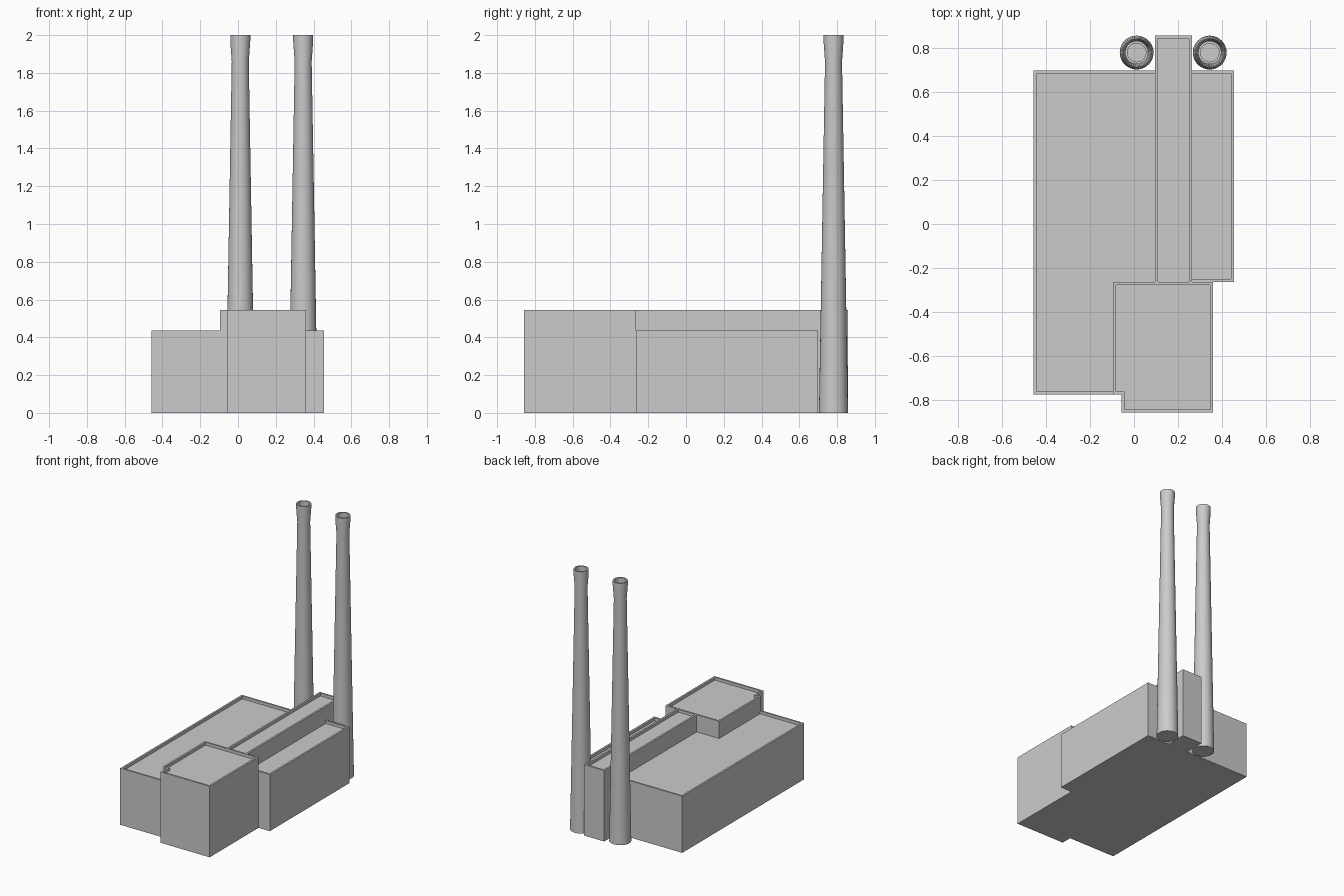
import bpy, bmesh
from math import cos, sin, tau, radians

if "Cube" in bpy.data.objects:
    bpy.data.objects.remove(bpy.data.objects["Cube"], do_unlink=True)

grey = bpy.data.materials.new("plain grey")
grey.use_nodes = True
grey.diffuse_color = (0.6, 0.6, 0.6, 1)
grey.node_tree.nodes["Principled BSDF"].inputs["Base Color"].default_value = grey.diffuse_color

RIM = 0.014    # parapet thickness
SINK = 0.022   # roof depth below the parapet


def finish(name, bm):
    bmesh.ops.recalc_face_normals(bm, faces=bm.faces)
    mesh = bpy.data.meshes.new(name)
    bm.to_mesh(mesh)
    bm.free()
    mesh.materials.append(grey)
    obj = bpy.data.objects.new(name, mesh)
    bpy.context.collection.objects.link(obj)
    return obj


def flat_roofed_block(name, outline, height):
    """Extruded counter-clockwise footprint with a sunken roof inside a parapet."""
    bm = bmesh.new()
    base = bm.faces.new([bm.verts.new((x, y, 0)) for x, y in outline])
    bm.normal_update()
    geom = bmesh.ops.extrude_face_region(bm, geom=[base], use_keep_orig=True)["geom"]
    verts = [g for g in geom if isinstance(g, bmesh.types.BMVert)]
    roof = next(g for g in geom if isinstance(g, bmesh.types.BMFace))
    bmesh.ops.translate(bm, verts=verts, vec=(0, 0, height))
    bmesh.ops.recalc_face_normals(bm, faces=bm.faces)
    bmesh.ops.inset_region(bm, faces=[roof], thickness=RIM, use_even_offset=True)
    roof = bmesh.ops.extrude_discrete_faces(bm, faces=[roof])["faces"][0]
    bmesh.ops.translate(bm, verts=roof.verts, vec=(0, 0, -SINK))
    return finish(name, bm)


def chimney(name, x, y, sides=48):
    """Tapered stack with a flared lip and a hollow mouth."""
    profile = [(0.077, 0), (0.045, 1.86), (0.053, 1.97), (0.053, 2), (0.042, 2), (0.042, 1.96)]
    bm = bmesh.new()
    rings = [[bm.verts.new((x + r * cos(tau * i / sides), y + r * sin(tau * i / sides), z))
              for i in range(sides)] for r, z in profile]
    for low, high in zip(rings, rings[1:]):
        for i in range(sides):
            j = (i + 1) % sides
            bm.faces.new((low[i], low[j], high[j], high[i]))
    bm.faces.new(rings[0][::-1])
    bm.faces.new(rings[-1])
    obj = finish(name, bm)
    bpy.ops.object.select_all(action="DESELECT")
    obj.select_set(True)
    bpy.context.view_layer.objects.active = obj
    bpy.ops.object.shade_smooth_by_angle(angle=radians(30))


LOW, HIGH = 0.435, 0.545
left, right = -0.458, 0.456
front, back = -0.858, 0.858
hall_front, hall_back, step = -0.776, 0.70, -0.265
spine_l, spine_r = 0.095, 0.265
block_l, block_r, notch = -0.095, 0.36, -0.058

# Low halls; edges against taller parts run one parapet width into them
flat_roofed_block("main_hall", [
    (left, hall_front), (block_l + RIM, hall_front), (block_l + RIM, step - RIM),
    (spine_l + RIM, step - RIM), (spine_l + RIM, hall_back), (left, hall_back)], LOW)
flat_roofed_block("side_hall", [
    (spine_r - RIM, step), (right, step), (right, hall_back), (spine_r - RIM, hall_back)], LOW)

# Tall central spine and front block with a notched corner
flat_roofed_block("spine", [
    (spine_l, step - RIM), (spine_r, step - RIM), (spine_r, back), (spine_l, back)], HIGH)
flat_roofed_block("front_block", [
    (notch, front), (block_r, front), (block_r, step), (block_l, step),
    (block_l, hall_front), (notch, hall_front)], HIGH)

# Pair of chimneys at the back
chimney("chimney_right", 0.012, 0.781)
chimney("chimney_left", 0.345, 0.781)
